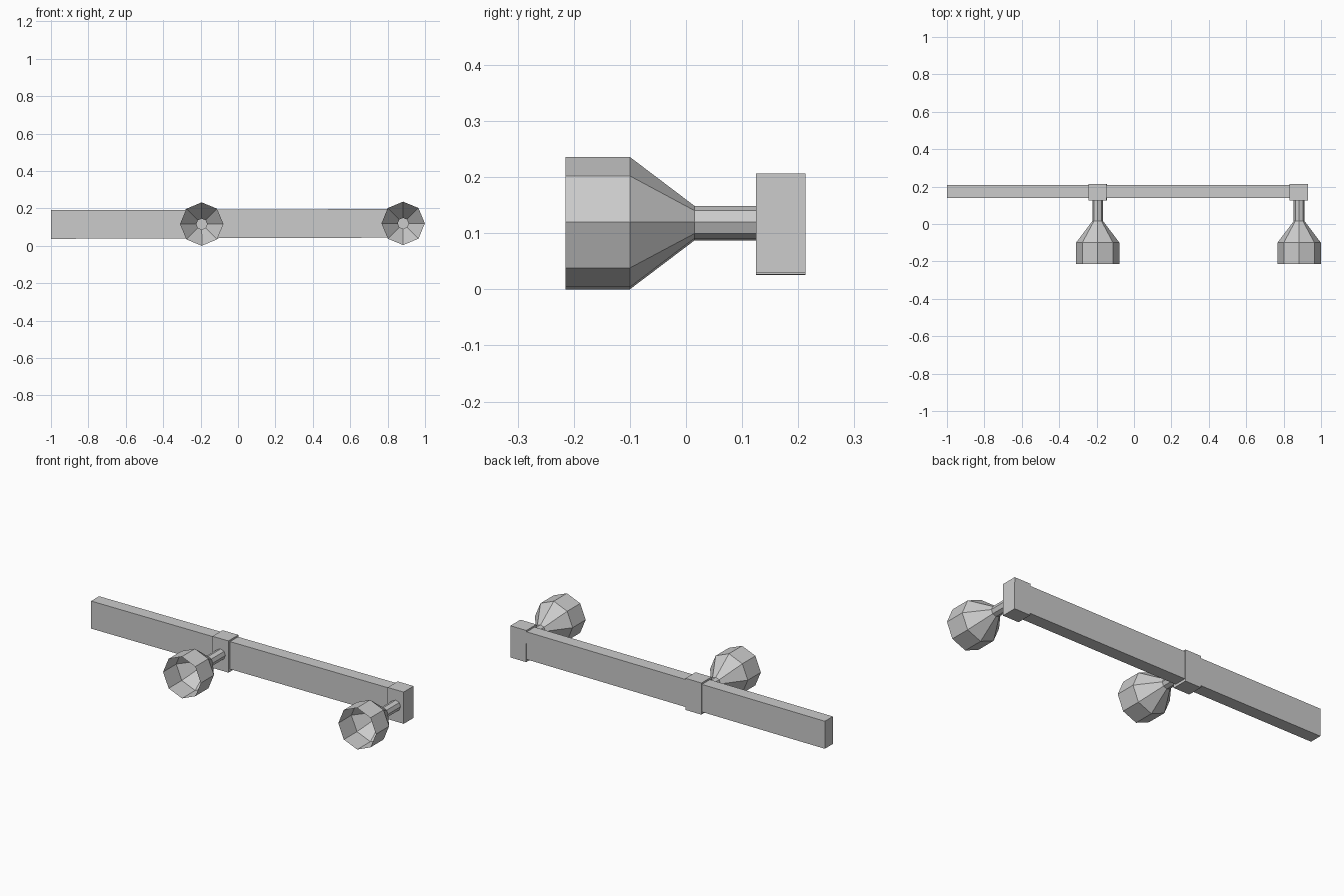
import bpy, bmesh, math
from mathutils import Vector

if "Cube" in bpy.data.objects:
    bpy.data.objects.remove(bpy.data.objects["Cube"])

grey = bpy.data.materials.new("plain_grey")
grey.use_nodes = True
GREY = (0.6, 0.6, 0.6, 1)
grey.diffuse_color = GREY
grey.node_tree.nodes["Principled BSDF"].inputs["Base Color"].default_value = GREY

TILT = 0.0035  # the rail rises very slightly towards +x


def finish(name, bm, location):
    bmesh.ops.recalc_face_normals(bm, faces=bm.faces)
    mesh = bpy.data.meshes.new(name)
    bm.to_mesh(mesh)
    bm.free()
    mesh.materials.append(grey)
    obj = bpy.data.objects.new(name, mesh)
    obj.location = location
    obj.rotation_euler.y = -TILT
    bpy.context.collection.objects.link(obj)
    return obj


def box(name, location, size):
    bm = bmesh.new()
    bmesh.ops.create_cube(bm, size=1)
    bmesh.ops.scale(bm, vec=size, verts=bm.verts)
    return finish(name, bm, location)


def bell(name, location):
    # Open eight-sided shell: shade wall, taper and hollow stem
    profile = [(-0.215, 0.116), (-0.1, 0.116), (0.015, 0.029), (0.13, 0.029)]
    bm = bmesh.new()
    verts = [bm.verts.new((0, y, r)) for y, r in profile]
    edges = [bm.edges.new(pair) for pair in zip(verts, verts[1:])]
    bmesh.ops.spin(bm, geom=verts + edges, cent=(0, 0, 0), axis=(0, 1, 0),
                   angle=math.tau, steps=8)
    bmesh.ops.remove_doubles(bm, verts=bm.verts, dist=0.0001)
    return finish(name, bm, location)


# Long rail, ending inside the right-hand bracket
start, end = -1.0, 0.9
box("rail", ((start + end) / 2, 0.174, 0.117), (end - start, 0.07, 0.153))

# Brackets with their bells
for label, x in (("middle", -0.195), ("end", 0.882)):
    z = 0.1148 + TILT * x
    box(label + "_bracket", (x, 0.169, z), (0.098, 0.088, 0.176))
    bell(label + "_bell", (x + 0.001, 0, z + 0.002))
